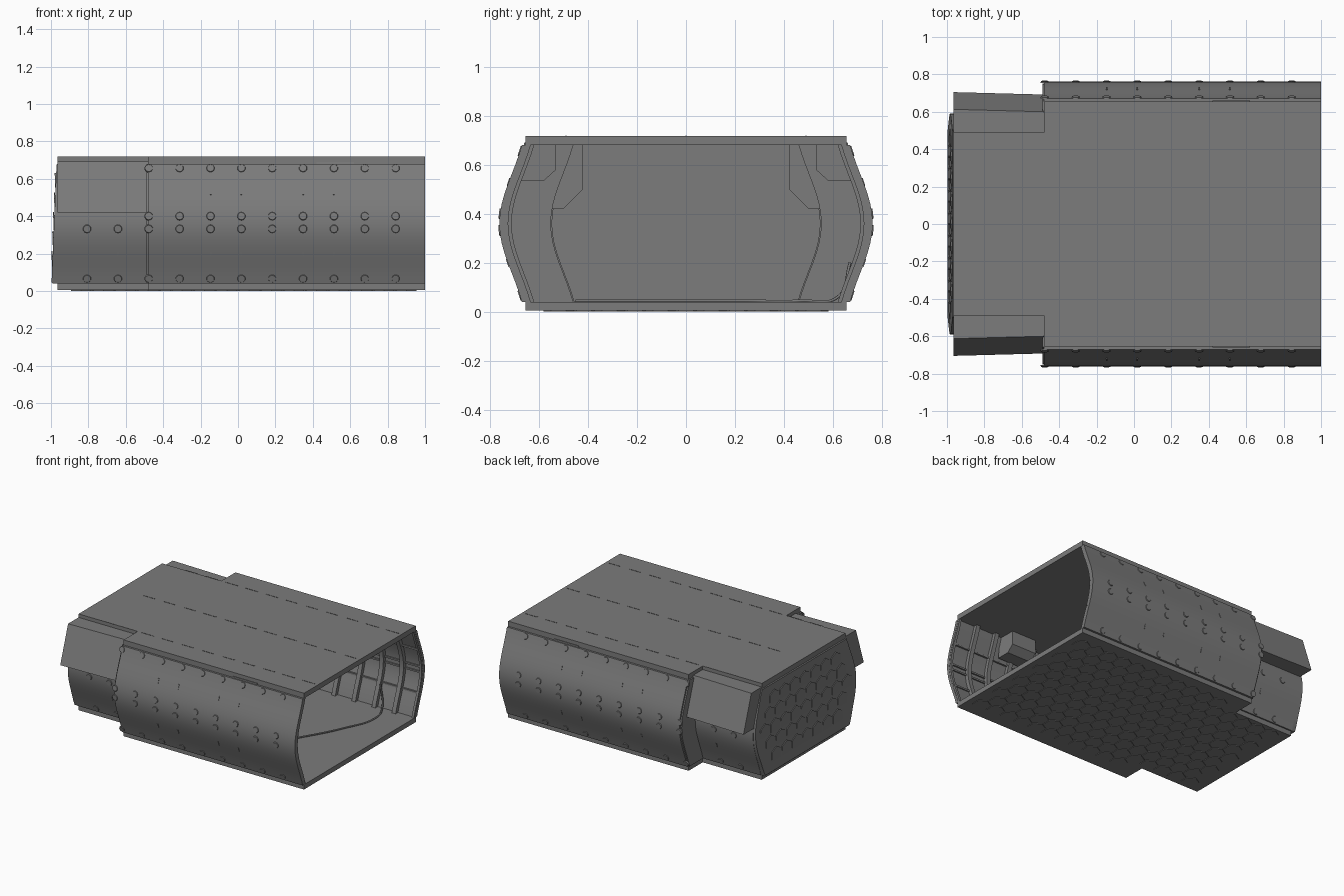
import bpy, bmesh, math
from mathutils import Matrix, Vector

cube = bpy.data.objects.get("Cube")
if cube:
    bpy.data.objects.remove(cube, do_unlink=True)

grey = bpy.data.materials.new("hull_grey")
grey.use_nodes = True
COLOUR = (0.2, 0.2, 0.2, 1)
grey.diffuse_color = COLOUR
grey.node_tree.nodes["Principled BSDF"].inputs["Base Color"].default_value = COLOUR

ZMID, ZHALF = 0.36, 0.32
PITCH = 0.165
WIDE, NARROW = 0.67, 0.5          # wall half widths at floor and roof
STEP, BACK = -0.48, -0.965        # where the hull narrows, where it ends


def finish(name, bm, smooth=False):
    bmesh.ops.recalc_face_normals(bm, faces=bm.faces)
    mesh = bpy.data.meshes.new(name)
    bm.to_mesh(mesh)
    bm.free()
    mesh.materials.append(grey)
    ob = bpy.data.objects.new(name, mesh)
    bpy.context.collection.objects.link(ob)
    if smooth:
        bpy.ops.object.select_all(action='DESELECT')
        ob.select_set(True)
        bpy.context.view_layer.objects.active = ob
        bpy.ops.object.shade_smooth_by_angle(angle=math.radians(30))
    return ob


def add_prism(bm, poly, x0, x1):
    """Extrude a (y, z) outline along x."""
    a = [bm.verts.new((x0, y, z)) for y, z in poly]
    b = [bm.verts.new((x1, y, z)) for y, z in poly]
    n = len(poly)
    bm.faces.new(a)
    bm.faces.new(b)
    for i in range(n):
        j = (i + 1) % n
        bm.faces.new((a[i], a[j], b[j], b[i]))


def add_box(bm, centre, size, rot=None):
    m = Matrix.Translation(centre) @ (rot or Matrix()) @ Matrix.Diagonal((*size, 1))
    bmesh.ops.create_cube(bm, size=1, matrix=m)


def mirrored(ob):
    mod = ob.modifiers.new("mirror_sides", 'MIRROR')
    mod.use_axis = (False, True, False)
    return ob


def bulge(z, base):
    """Half width of the curved wall at height z."""
    t = (z - ZMID) / ZHALF
    return base + 0.046 * (1 - t * t) + 0.046 * (1 + math.cos(math.pi * t)) / 2


def band(base, outer, inner, n=16):
    """Closed outline of a curved strip between two offsets of the wall."""
    zs = [ZMID - ZHALF + 2 * ZHALF * i / n for i in range(n + 1)]
    return ([(bulge(z, base) + outer, z) for z in zs] +
            [(bulge(z, base) + inner, z) for z in reversed(zs)])


# Roof and floor slabs, stepped in at the narrow end
for name, z0, z1 in (("floor", 0.004, 0.04), ("roof", 0.68, 0.718)):
    bm = bmesh.new()
    outline = [(1, -0.655), (1, 0.655), (STEP, 0.655), (STEP, 0.49),
               (BACK, 0.49), (BACK, -0.49), (STEP, -0.49), (STEP, -0.655)]
    face = bm.faces.new([bm.verts.new((x, y, z0)) for x, y in outline])
    ext = bmesh.ops.extrude_face_region(bm, geom=[face])
    bmesh.ops.translate(bm, vec=(0, 0, z1 - z0),
                        verts=[v for v in ext["geom"] if isinstance(v, bmesh.types.BMVert)])
    finish(name, bm)

# Curved side walls
for name, base, x0, x1 in (("wide_wall", WIDE, STEP, 1), ("narrow_wall", NARROW, BACK, STEP)):
    bm = bmesh.new()
    add_prism(bm, band(base, 0, -0.022), x0, x1)
    mirrored(finish(name, bm, True))

# Bulkhead closing the step between both wall widths
bm = bmesh.new()
add_prism(bm, band(WIDE, -0.012, -0.21), STEP - 0.01, STEP + 0.008)
mirrored(finish("step_bulkhead", bm, True))

# Inner ribs and the open-end frame
bm = bmesh.new()
for i in range(-2, 6):
    x = 0.018 + i * PITCH
    add_prism(bm, band(WIDE, -0.02, -0.05), x - 0.016, x + 0.016)
add_prism(bm, band(WIDE, -0.02, -0.036), 0.98, 0.998)
for i in (-5, -4):
    x = 0.018 + i * PITCH
    add_prism(bm, band(NARROW, -0.02, -0.045), x - 0.016, x + 0.016)
mirrored(finish("inner_ribs", bm, True))

# Lengthwise inner stringers
bm = bmesh.new()
for z in (0.2, 0.34, 0.38, 0.52):
    add_box(bm, ((1 + STEP) / 2, bulge(z, WIDE) - 0.026, z), (1 - STEP, 0.014, 0.012))
mirrored(finish("inner_stringers", bm))

# Leaning end cap
bm = bmesh.new()
half = band(NARROW, -0.002, 0)[:17]
add_prism(bm, half + [(-y, z) for y, z in reversed(half)], -0.98, BACK + 0.01)
for v in bm.verts:
    if v.co.x < -0.97:
        v.co.x = BACK - 0.005 - 0.027 * (0.68 - v.co.z) / 0.64
cap_face = min(bm.faces, key=lambda f: f.calc_center_median().x)
bmesh.ops.bevel(bm, geom=list(cap_face.edges), offset=0.006, segments=1, affect='EDGES')
finish("end_cap", bm, True)

# Upper side housings at the narrow end, flaring slightly backward
bm = bmesh.new()
add_prism(bm, [(0.49, 0.692), (0.6, 0.692), (0.692, 0.42), (0.5, 0.42),
               (0.42, 0.5), (0.42, 0.685)], BACK, STEP)
for v in bm.verts:
    if v.co.x < -0.9 and v.co.y > 0.55:
        v.co.y += 0.013
mirrored(finish("side_housing", bm))

# Small chamfered equipment boxes under the roof
bm = bmesh.new()
add_prism(bm, [(0.53, 0.69), (0.53, 0.58), (0.58, 0.535), (0.68, 0.535), (0.66, 0.69)], 0.42, 0.62)
mirrored(finish("equipment_box", bm))

# Fasteners and small slots on the outer walls
bm = bmesh.new()
for i in range(-5, 6):
    x = 0.018 + i * PITCH
    base = NARROW if x < -0.5 else WIDE
    for z in (0.066, 0.332, 0.4, 0.656):
        if base == NARROW and z > 0.39:
            continue
        slope = (bulge(z + 0.005, base) - bulge(z - 0.005, base)) / 0.01
        normal = Vector((0, 1, -slope)).normalized()
        m = (Matrix.Translation((x, bulge(z, base), z)) @
             normal.to_track_quat('Z', 'Y').to_matrix().to_4x4())
        bmesh.ops.create_cone(bm, cap_ends=True, segments=10, radius1=0.024,
                              radius2=0.02, depth=0.008, matrix=m)
    for z in (0.2, 0.53):
        if i in (-4, -1, 0, 2, 3) and (base == WIDE or z < 0.4):
            tilt = Matrix.Rotation(math.copysign(0.33, z - ZMID), 4, 'X')
            add_box(bm, (x, bulge(z, base), z), (0.008, 0.006, 0.034), tilt)
mirrored(finish("wall_fasteners", bm))

# Dashed seams on the roof
bm = bmesh.new()
for i in range(-5, 6):
    for y in (-0.49, 0, 0.49):
        add_box(bm, (0.1 + i * PITCH, y, 0.718), (0.1, 0.005, 0.004))
finish("roof_seams", bm)

# Hexagonal pads under the floor and on the end cap
lean = math.atan2(0.027, 0.64)
for name in ("floor_pads", "cap_pads"):
    bm = bmesh.new()
    r = 0.066
    for row in range(-8, 9):
        for col in range(-12, 13):
            u = (col + 0.5 * (row % 2)) * 0.12
            v = row * 0.104
            if name == "floor_pads":
                limit = 0.59 if u > STEP + r else 0.43
                if abs(v) > limit or not BACK + r < u < 1 - r:
                    continue
                m = Matrix.Translation((u, v, 0.003))
            else:
                z = ZMID + v
                if abs(v) > 0.26 or abs(u) > bulge(z, NARROW) - 0.08:
                    continue
                x = BACK - 0.005 - 0.027 * (0.68 - z) / 0.64
                m = (Matrix.Translation((x, u, z)) @ Matrix.Rotation(-lean, 4, 'Y') @
                     Matrix.Rotation(math.pi / 2, 4, 'Z') @ Matrix.Rotation(math.pi / 2, 4, 'X'))
            bmesh.ops.create_cone(bm, cap_ends=True, segments=6, radius1=r - 0.004,
                                  radius2=r - 0.004, depth=0.006, matrix=m)
    finish(name, bm)

# Loose cable on the floor running up the left wall
curve = bpy.data.curves.new("cable", 'CURVE')
curve.dimensions = '3D'
curve.bevel_depth = 0.006
curve.bevel_resolution = 1
path = [(0.3, -0.45, 0.045), (0.54, -0.08, 0.045), (0.71, 0.23, 0.045),
        (0.79, 0.47, 0.045), (0.75, 0.62, 0.06), (0.7, 0.67, 0.2)]
spline = curve.splines.new('BEZIER')
spline.bezier_points.add(len(path) - 1)
for p, co in zip(spline.bezier_points, path):
    p.co = co
    p.handle_left_type = p.handle_right_type = 'AUTO'
curve.materials.append(grey)
bpy.context.collection.objects.link(bpy.data.objects.new("cable", curve))
